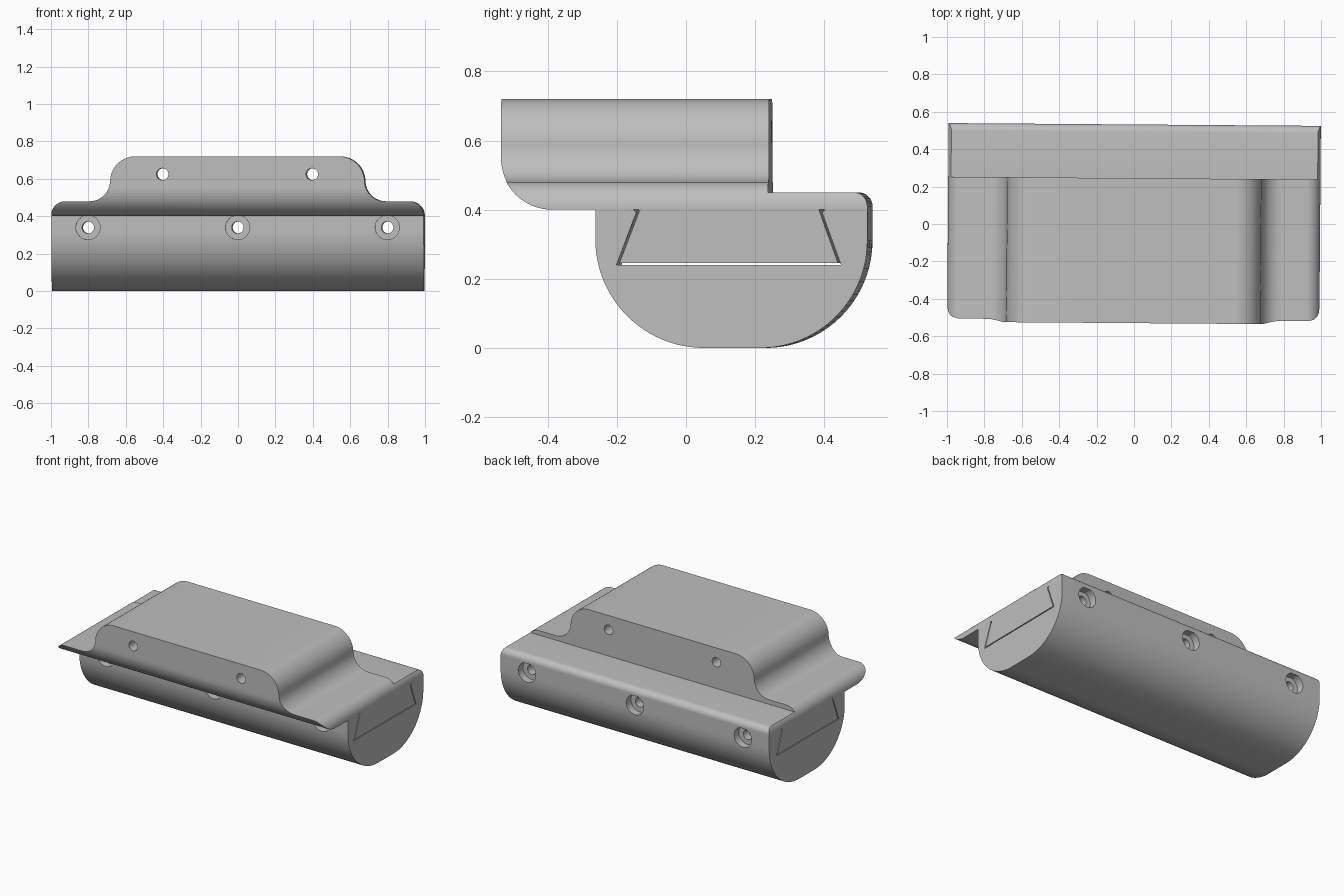
import bpy, bmesh, math
from mathutils import Matrix

if "Cube" in bpy.data.objects:
    bpy.data.objects.remove(bpy.data.objects["Cube"])

HALF = 0.995      # half length of the bracket
GAP = 0.006       # clearance around the dovetail tongue
TURN = Matrix.Rotation(-0.0075, 4, "Z")

grey = bpy.data.materials.new("light grey")
grey.use_nodes = True
colour = (0.52, 0.52, 0.52, 1)
grey.diffuse_color = colour
grey.node_tree.nodes["Principled BSDF"].inputs["Base Color"].default_value = colour


def arc(cx, cz, r, start, end, n=16):
    angles = [math.radians(start + (end - start) * i / n) for i in range(n + 1)]
    return [(cx + r * math.cos(a), cz + r * math.sin(a)) for a in angles]


def prism(name, points, axis, half):
    """Extrude a closed profile both ways along x (y,z points) or y (x,z points)."""
    bm = bmesh.new()
    place = (lambda s, p: (s, *p)) if axis == "x" else (lambda s, p: (p[0], s, p[1]))
    ends = [[bm.verts.new(place(s, p)) for p in points] for s in (-half, half)]
    bm.faces.new(ends[0])
    bm.faces.new(ends[1])
    for i in range(len(points)):
        j = (i + 1) % len(points)
        bm.faces.new((ends[0][i], ends[0][j], ends[1][j], ends[1][i]))
    bmesh.ops.recalc_face_normals(bm, faces=bm.faces)
    mesh = bpy.data.meshes.new(name)
    bm.to_mesh(mesh)
    bm.free()
    mesh.materials.append(grey)
    obj = bpy.data.objects.new(name, mesh)
    bpy.context.collection.objects.link(obj)
    return obj


def combine(obj, tool, operation):
    mod = obj.modifiers.new("cut", "BOOLEAN")
    mod.operation, mod.object, mod.solver = operation, tool, "EXACT"
    bpy.context.view_layer.objects.active = obj
    bpy.ops.object.modifier_apply(modifier=mod.name)
    bpy.data.objects.remove(tool)


def drill(obj, x, z, radius, y=0, half=0.7):
    bore = prism("bore", arc(x, z, radius, 0, 345, 23), "y", half)
    bore.data.transform(Matrix.Translation((0, y, 0)))
    combine(obj, bore, "DIFFERENCE")


# Half-round base with a dovetail groove
base = prism("base", [(-0.255, 0.40)]
             + arc(0.06, 0.315, 0.315, 180, 270, 24)
             + arc(0.222, 0.31, 0.31, 270, 360, 24)
             + [(0.532, 0.40), (0.41, 0.40), (0.401, 0.392), (0.456, 0.24),
                (-0.194, 0.24), (-0.136, 0.392), (-0.145, 0.40)], "x", HALF)

# Sliding top: side outline with tongue and rear step
top = prism("sliding_top", arc(-0.38, 0.55, 0.15, 180, 270)
            + [(-0.132 + GAP, 0.40), (-0.194 + 1.5 * GAP, 0.24 + GAP),
               (0.456 - 1.5 * GAP, 0.24 + GAP), (0.398 - GAP, 0.40)]
            + [(0.532, 0.40)] + arc(0.492, 0.41, 0.04, 0, 90, 8)
            + [(0.245, 0.45), (0.245, 0.72), (-0.53, 0.72)], "x", HALF + 0.1)

# Raised outline with rounded shoulders and wings
right_half = ([(HALF, 0.1)] + arc(HALF - 0.075, 0.405, 0.075, 0, 90)
              + arc(0.79, 0.59, 0.11, 270, 180) + arc(0.545, 0.585, 0.135, 0, 90))
outline = right_half + [(-x, z) for x, z in reversed(right_half)]
combine(top, prism("outline", outline, "y", 0.8), "INTERSECT")

# Cross holes and counterbored bolt holes
for x in (-0.4, 0.4):
    drill(top, x, 0.625, 0.032)
for x in (-0.8, 0, 0.8):
    for part in (base, top):
        drill(part, x, 0.34, 0.032)
    for y in (-0.255, 0.532):
        drill(base, x, 0.34, 0.065, y, 0.05)

for part in (base, top):
    part.data.transform(TURN)
    bpy.ops.object.select_all(action="DESELECT")
    part.select_set(True)
    bpy.context.view_layer.objects.active = part
    bpy.ops.object.shade_smooth_by_angle(angle=math.radians(30))
